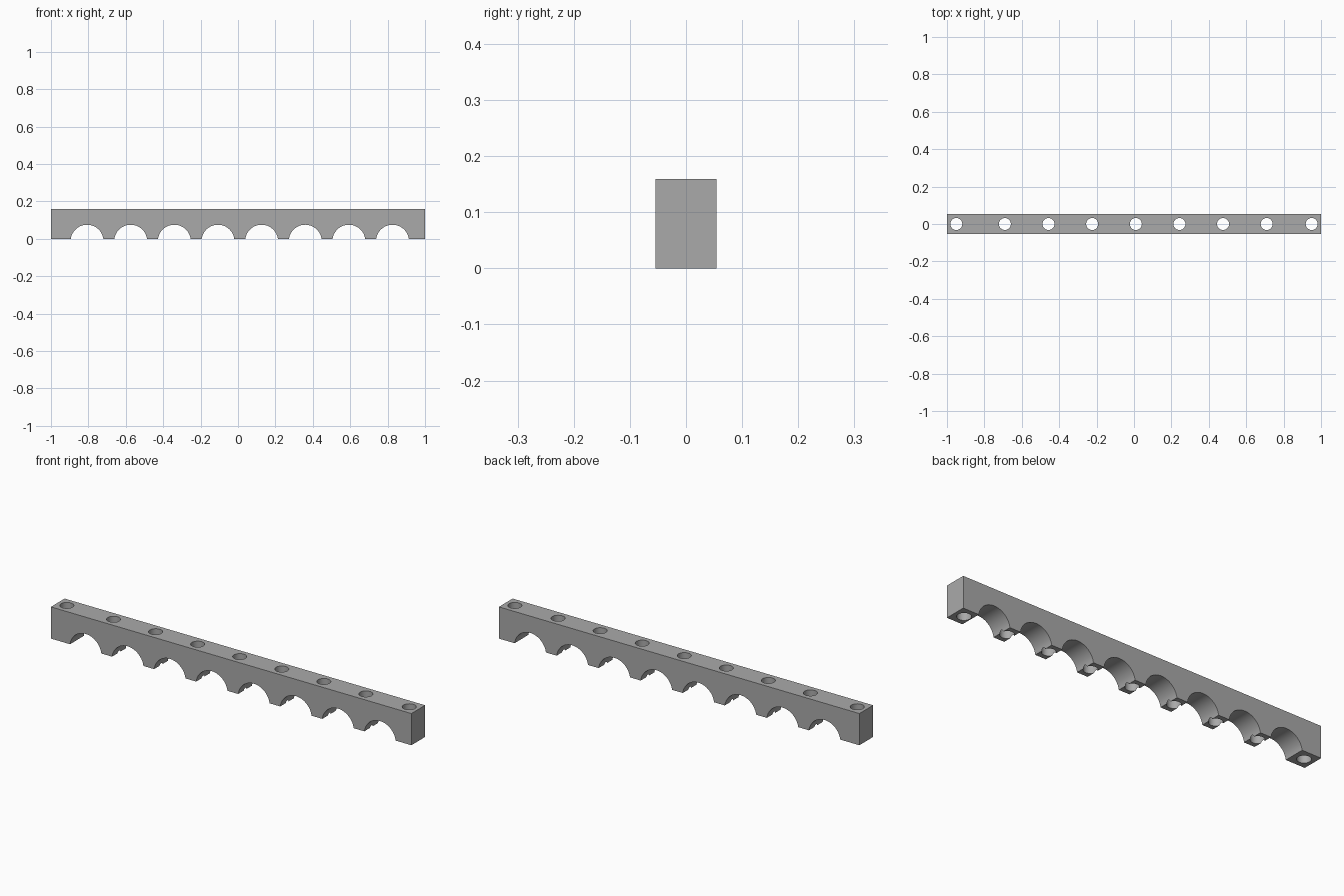
import bpy
import bmesh
from math import asin, cos, sin, pi

if "Cube" in bpy.data.objects:
    bpy.data.objects.remove(bpy.data.objects["Cube"], do_unlink=True)

HEIGHT, DEPTH = 0.159, 0.109
PITCH, FIRST_ARCH, ARCHES = 0.2333, -0.807, 8
ARCH_R, ARCH_Z, STEPS = 0.088, -0.013, 40
HOLE_R = 0.032

grey = bpy.data.materials.new("matte grey")
grey.use_nodes = True
colour = (0.4, 0.4, 0.4, 1)
grey.diffuse_color = colour
grey.node_tree.nodes["Principled BSDF"].inputs["Base Color"].default_value = colour


def make_object(name, bm):
    bmesh.ops.recalc_face_normals(bm, faces=bm.faces)
    mesh = bpy.data.meshes.new(name)
    bm.to_mesh(mesh)
    bm.free()
    mesh.materials.append(grey)
    obj = bpy.data.objects.new(name, mesh)
    bpy.context.collection.objects.link(obj)
    return obj


# Bar profile: flat top and ends, row of arches along the bottom
profile = [(1, 0), (1, HEIGHT), (-1, HEIGHT), (-1, 0)]
start = asin(-ARCH_Z / ARCH_R)
for i in range(ARCHES):
    centre = FIRST_ARCH + i * PITCH
    for s in range(STEPS + 1):
        a = pi - start - (pi - 2 * start) * s / STEPS
        profile.append((centre + ARCH_R * cos(a), ARCH_Z + ARCH_R * sin(a)))

bm = bmesh.new()
face = bm.faces.new([bm.verts.new((x, -DEPTH / 2, z)) for x, z in profile])
extruded = bmesh.ops.extrude_face_region(bm, geom=[face], use_keep_orig=True)
moved = [v for v in extruded["geom"] if isinstance(v, bmesh.types.BMVert)]
bmesh.ops.translate(bm, verts=moved, vec=(0, DEPTH, 0))
bar = make_object("clamp_bar", bm)

# Bolt holes: one at each end and one through every post between arches
hole_x = [-0.95, 0.95] + [FIRST_ARCH + (i + 0.5) * PITCH for i in range(ARCHES - 1)]
bm = bmesh.new()
for x in hole_x:
    drill = bmesh.ops.create_cone(bm, cap_ends=True, segments=40, radius1=HOLE_R,
                                  radius2=HOLE_R, depth=HEIGHT * 2)
    bmesh.ops.translate(bm, verts=drill["verts"], vec=(x, 0, HEIGHT / 2))
cutter = make_object("bolt_hole_cutter", bm)
cutter.hide_render = True

cut = bar.modifiers.new("bolt holes", "BOOLEAN")
cut.object = cutter
cut.operation = "DIFFERENCE"
cut.solver = "EXACT"

bpy.ops.object.select_all(action="DESELECT")
bar.select_set(True)
bpy.context.view_layer.objects.active = bar
bpy.ops.object.modifier_apply(modifier=cut.name)
bpy.data.objects.remove(cutter, do_unlink=True)
bpy.ops.object.shade_smooth_by_angle(angle=pi / 6)
